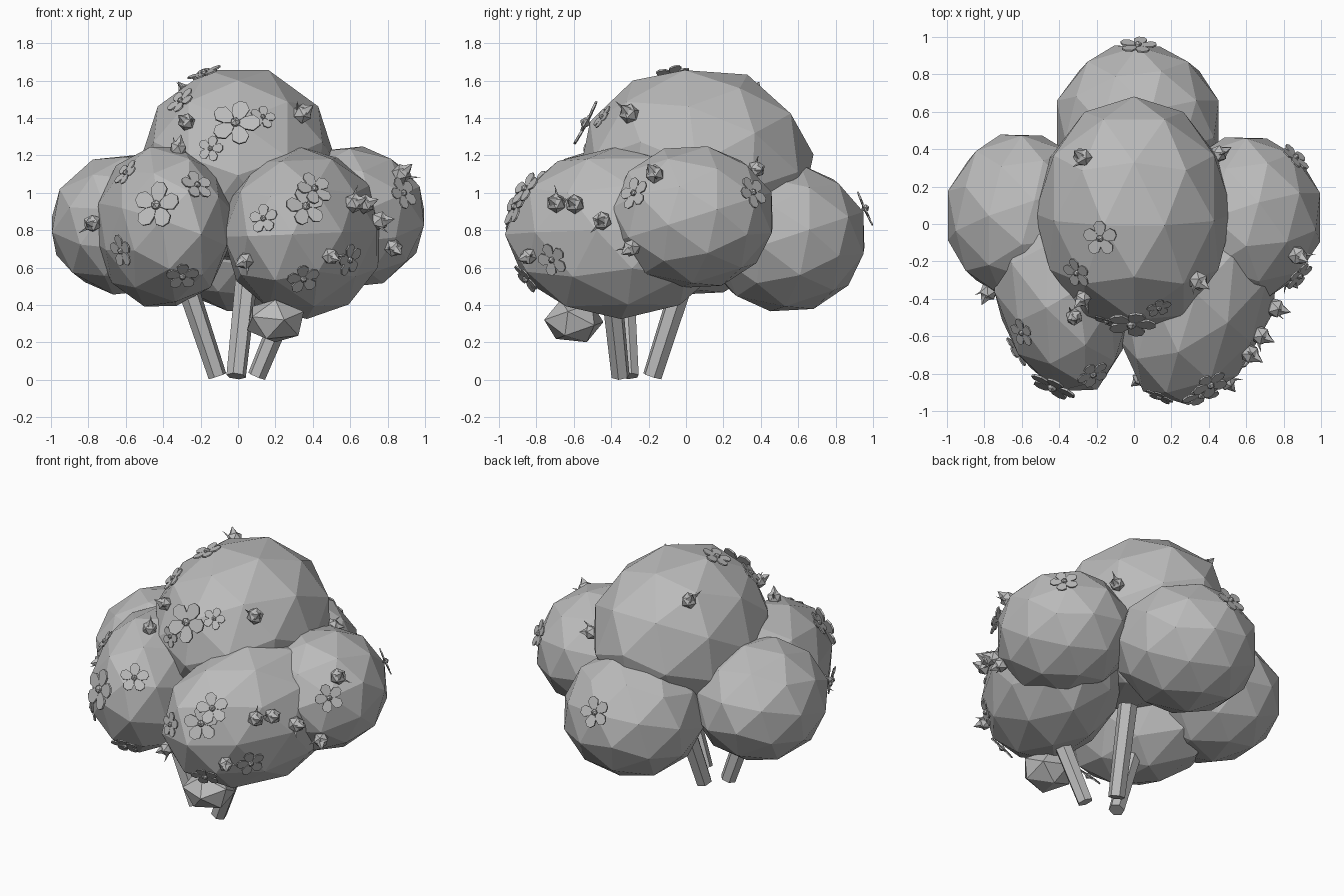
import bpy, bmesh, math
from mathutils import Vector, Matrix
from mathutils.bvhtree import BVHTree

cube = bpy.data.objects.get("Cube")
if cube:
    bpy.data.objects.remove(cube)

grey = bpy.data.materials.new("plain_grey")
grey.use_nodes = True
colour = (0.5, 0.5, 0.5, 1)
grey.diffuse_color = colour
grey.node_tree.nodes["Principled BSDF"].inputs["Base Color"].default_value = colour


def to_mesh(name, bm):
    mesh = bpy.data.meshes.new(name)
    bmesh.ops.recalc_face_normals(bm, faces=bm.faces)
    bm.to_mesh(mesh)
    bm.free()
    mesh.materials.append(grey)
    return mesh


def add_object(name, mesh, matrix=None):
    obj = bpy.data.objects.new(name, mesh)
    bpy.context.collection.objects.link(obj)
    if matrix:
        obj.matrix_world = matrix
    return obj


# Faceted foliage clumps, remembered so that blossoms can be seated on them
clumps = []


def ball(name, centre, radii, turn=0, spin=0, yaw=0, level=2):
    shape = (Matrix.Translation(centre) @ Matrix.Rotation(math.radians(yaw), 4, 'Z')
             @ Matrix.Diagonal((*radii, 1)))
    bm = bmesh.new()
    bmesh.ops.create_icosphere(bm, subdivisions=level, radius=1)
    bm.transform(shape @ Matrix.Rotation(math.radians(turn), 4, 'X')
                 @ Matrix.Rotation(math.radians(spin), 4, 'Z'))
    clumps.append((BVHTree.FromBMesh(bm), shape))
    add_object(name, to_mesh(name, bm))


ball("top_clump", (0, .055, 1.15), (.53, .63, .535), 96, 18)
ball("front_left_clump", (.35, -.36, .785), (.41, .63, .46), 65, 20, -18)
ball("front_right_clump", (-.4, -.35, .82), (.355, .58, .445), 65, 0, 15)
ball("left_clump", (.6, .035, .87), (.415, .45, .39), 20)
ball("right_clump", (-.6, .045, .83), (.415, .455, .385), 20)
ball("back_clump", (.02, .53, .76), (.455, .445, .405), 20)
ball("hanging_bulb", (.2, -.6, .315), (.17, .165, .125), 25, 0, 0, 1)


# Six-sided stems leaning apart
def stem(name, foot, head, radius):
    a, b = Vector(foot), Vector(head)
    bm = bmesh.new()
    bmesh.ops.create_cone(bm, cap_ends=True, segments=6, radius1=radius,
                          radius2=radius * 1.15, depth=(b - a).length)
    turn = (b - a).to_track_quat('Z', 'Y').to_matrix().to_4x4()
    add_object(name, to_mesh(name, bm), Matrix.Translation((a + b) / 2) @ turn)


stem("right_stem", (-.11, -.3, .02), (-.27, -.33, .5), .05)
stem("left_stem", (.1, -.35, .02), (.3, -.4, .5), .05)
stem("back_stem", (-.01, -.18, .02), (.05, 0, .58), .053)


# Blossom: five thin petals around a small faceted eye
def flower_mesh():
    bm = bmesh.new()
    outline = [(.12, -.07), (.4, -.28), (.75, -.36), (1, -.15),
               (1, .15), (.75, .36), (.4, .28), (.12, .07)]
    for i in range(5):
        turn = Matrix.Rotation(i * math.tau / 5, 3, 'Z') @ Matrix.Rotation(-.06, 3, 'Y')
        verts = [bm.verts.new(turn @ Vector((x, y, .1))) for x, y in outline]
        face = bm.faces.new(verts)
        ext = bmesh.ops.extrude_face_region(bm, geom=[face])
        moved = [v for v in ext["geom"] if isinstance(v, bmesh.types.BMVert)]
        bmesh.ops.translate(bm, verts=moved, vec=(0, 0, .09))
    bmesh.ops.create_icosphere(bm, subdivisions=1, radius=.22,
                               matrix=Matrix.Translation((0, 0, .22)))
    return to_mesh("flower", bm)


# Bud: faceted ball with a pointed tip and one narrow sepal
def bud_mesh():
    bm = bmesh.new()
    bmesh.ops.create_icosphere(bm, subdivisions=1, radius=1,
                               matrix=Matrix.Translation((0, 0, .4)))
    bmesh.ops.create_cone(bm, cap_ends=True, segments=5, radius1=.7, radius2=0,
                          depth=1.2, matrix=Matrix.Translation((0, 0, 1.4)))
    bmesh.ops.create_cone(bm, cap_ends=True, segments=4, radius1=.3, radius2=0,
                          depth=2, matrix=Matrix.Translation((.9, 0, .7))
                          @ Matrix.Rotation(.8, 4, 'Y'))
    return to_mesh("bud", bm)


# Seat copies on the closest clump, facing along its rounded outward direction
def scatter(name, mesh, spots):
    for i, (x, y, z, size) in enumerate(spots):
        point = Vector((x, y, z))
        tree, shape = min(clumps, key=lambda c:
                          abs((c[1].inverted() @ point).length - 1))
        spot = tree.find_nearest(point)[0]
        inverse = shape.inverted()
        normal = inverse.to_3x3().transposed() @ (inverse @ spot)
        outward = normal.to_track_quat('Z', 'Y').to_matrix().to_4x4()
        add_object(f"{name}_{i + 1}", mesh, Matrix.Translation(spot) @ outward
                   @ Matrix.Rotation(i * 1.3, 4, 'Z') @ Matrix.Scale(size, 4))


scatter("flower", flower_mesh(), [
    (-.01, -.5, 1.36, .13), (.14, -.46, 1.41, .07), (-.15, -.54, 1.24, .07),
    (-.31, -.26, 1.5, .085), (-.18, -.08, 1.64, .095), (-.62, -.6, 1.12, .08),
    (-.45, -.88, .94, .13), (-.22, -.8, 1.04, .09), (-.66, -.7, .67, .09),
    (-.3, -.78, .57, .09), (.14, -.92, .86, .08), (.36, -.92, .93, .11),
    (.41, -.87, 1.02, .1), (.35, -.86, .53, .09), (.6, -.72, .64, .09),
    (.88, -.28, 1, .09), (.86, .35, 1, .09), (.02, .95, .92, .1)])
scatter("bud", bud_mesh(), [
    (-.29, -.42, 1.39, .048), (-.32, -.5, 1.25, .048), (.36, -.32, 1.43, .055),
    (-.8, -.39, .84, .05), (.02, -.85, .62, .048), (.52, -.86, .65, .048),
    (.64, -.71, .95, .054), (.7, -.61, .94, .054), (.79, -.45, .86, .054),
    (.9, -.18, 1.12, .054), (-.3, .38, 1.55, .053), (.48, .4, 1.13, .048),
    (.86, -.32, .67, .05)])
